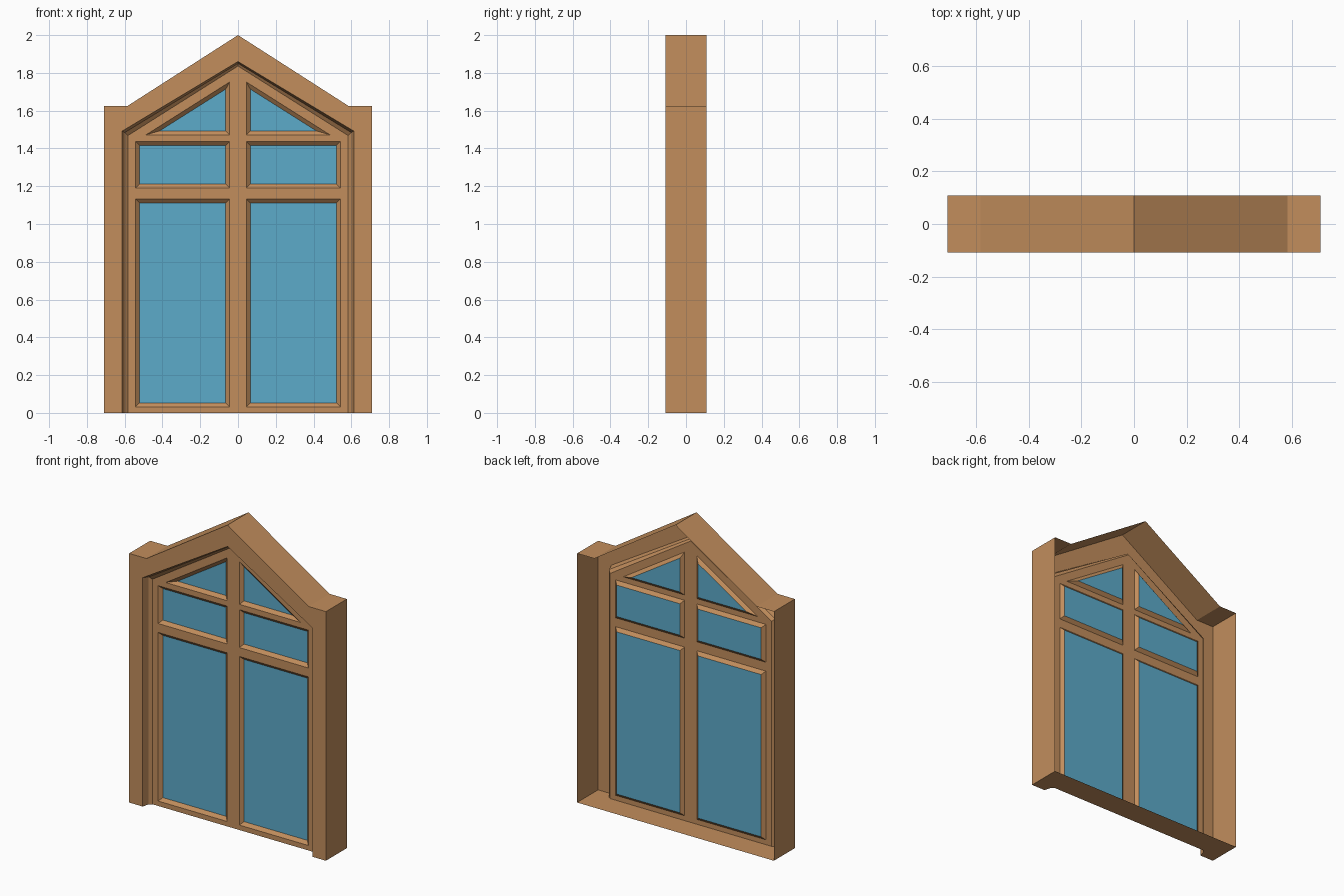
import bpy
import bmesh
from mathutils import Vector

cube = bpy.data.objects.get("Cube")
if cube:
    bpy.data.objects.remove(cube)


def material(name, rgb):
    m = bpy.data.materials.new(name)
    m.use_nodes = True
    m.diffuse_color = (*rgb, 1)
    m.node_tree.nodes["Principled BSDF"].inputs["Base Color"].default_value = (*rgb, 1)
    return m


WOOD = material("warm wood", (0.54, 0.27, 0.108))
GLASS = material("sky blue glass", (0.107, 0.405, 0.59))

HALF = 0.108                      # half of the frame depth
FRONT, BACK = -HALF, HALF
STEP_Y, SASH_Y, GLASS_Y = -0.063, -0.049, -0.03


def at(points, y):
    return [Vector((x, y, z)) for x, z in points]


def mirrored(points):
    """Complete a left half, ending on the centre line, into a full outline."""
    return points + [(-x, z) for x, z in reversed(points[:-1])]


def bridge(a, b, closed=False):
    """Quads between two matching point loops."""
    n = len(a)
    return [[a[i], a[(i + 1) % n], b[(i + 1) % n], b[i]]
            for i in range(n if closed else n - 1)]


def build(name, faces, mat, facing):
    """Make an object from polygons, each turned towards facing(centre)."""
    bm = bmesh.new()
    for pts in faces:
        f = bm.faces.new([bm.verts.new(p) for p in pts])
        f.normal_update()
        if f.normal.dot(facing(f.calc_center_median())) < 0:
            f.normal_flip()
    bmesh.ops.remove_doubles(bm, verts=bm.verts, dist=0.0001)
    return finish(name, bm, mat)


def finish(name, bm, mat):
    mesh = bpy.data.meshes.new(name)
    bm.to_mesh(mesh)
    bm.free()
    mesh.materials.append(mat)
    obj = bpy.data.objects.new(name, mesh)
    bpy.context.collection.objects.link(obj)
    return obj


def forward(centre):
    return Vector((0, -1, 0))


def outward(centre):
    return centre - Vector((0, 0, 0.8))


# Outlines: casing silhouette, then the opening narrowing towards the sash
outer = mirrored([(-0.71, 0), (-0.71, 1.625), (-0.585, 1.625), (0, 2)])
opening = mirrored([(-0.613, 0), (-0.613, 1.492), (0, 1.86)])
step = mirrored([(-0.6, 0), (-0.6, 1.484), (0, 1.85)])
sash = mirrored([(-0.583, 0), (-0.583, 1.468), (0, 1.836)])

# Casing front and the stepped reveal
build("casing_front", [at(outer + opening[::-1], FRONT)], WOOD, forward)
build("reveal", bridge(at(opening, FRONT), at(step, STEP_Y))
      + bridge(at(step, STEP_Y), at(sash, SASH_Y)), WOOD, forward)

# Outer walls, open at the back, with the sill underneath
build("outer_walls", bridge(at(outer, FRONT), at(outer, BACK)), WOOD, outward)
sill = [(outer[0], BACK), (outer[0], FRONT), (opening[0], FRONT),
        (step[0], STEP_Y), (sash[0], SASH_Y)]
sill_pts = [Vector((p[0], y, 0)) for p, y in sill]
sill_pts += [Vector((-v.x, v.y, 0)) for v in reversed(sill_pts)]
build("sill", [sill_pts], WOOD, outward)


# Panes: each opening in the sash paired with its smaller glass outline
def rectangle(x0, x1, z0, z1):
    return [(x0, z0), (x1, z0), (x1, z1), (x0, z1)]


BEVEL = 0.021
panes = []
for z0, z1 in ((0.032, 1.132), (1.19, 1.437)):
    panes.append((rectangle(0.044, 0.542, z0, z1),
                  rectangle(0.044 + BEVEL, 0.542 - BEVEL, z0 + BEVEL, z1 - BEVEL)))
panes.append(([(0.044, 1.472), (0.487, 1.472), (0.044, 1.752)],
              [(0.065, 1.493), (0.415, 1.493), (0.065, 1.714)]))
panes += [tuple([(-x, z) for x, z in loop] for loop in pair) for pair in panes]

# Sash face with the pane openings left out
bm = bmesh.new()
edges = []
for loop in [sash] + [p[0] for p in panes]:
    verts = [bm.verts.new(p) for p in at(loop, SASH_Y)]
    edges += [bm.edges.new((v, verts[i - 1])) for i, v in enumerate(verts)]
bmesh.ops.triangle_fill(bm, edges=edges, use_beauty=True, normal=(0, -1, 0))
for f in bm.faces:
    f.normal_update()
    if f.normal.y > 0:
        f.normal_flip()
finish("sash", bm, WOOD)

# Sloping glazing edges and the glass
bevels = []
for hole, glass in panes:
    bevels += bridge(at(hole, SASH_Y), at(glass, GLASS_Y), closed=True)
build("glazing_bevels", bevels, WOOD, forward)
build("glass", [at(glass, GLASS_Y) for hole, glass in panes], GLASS, forward)
